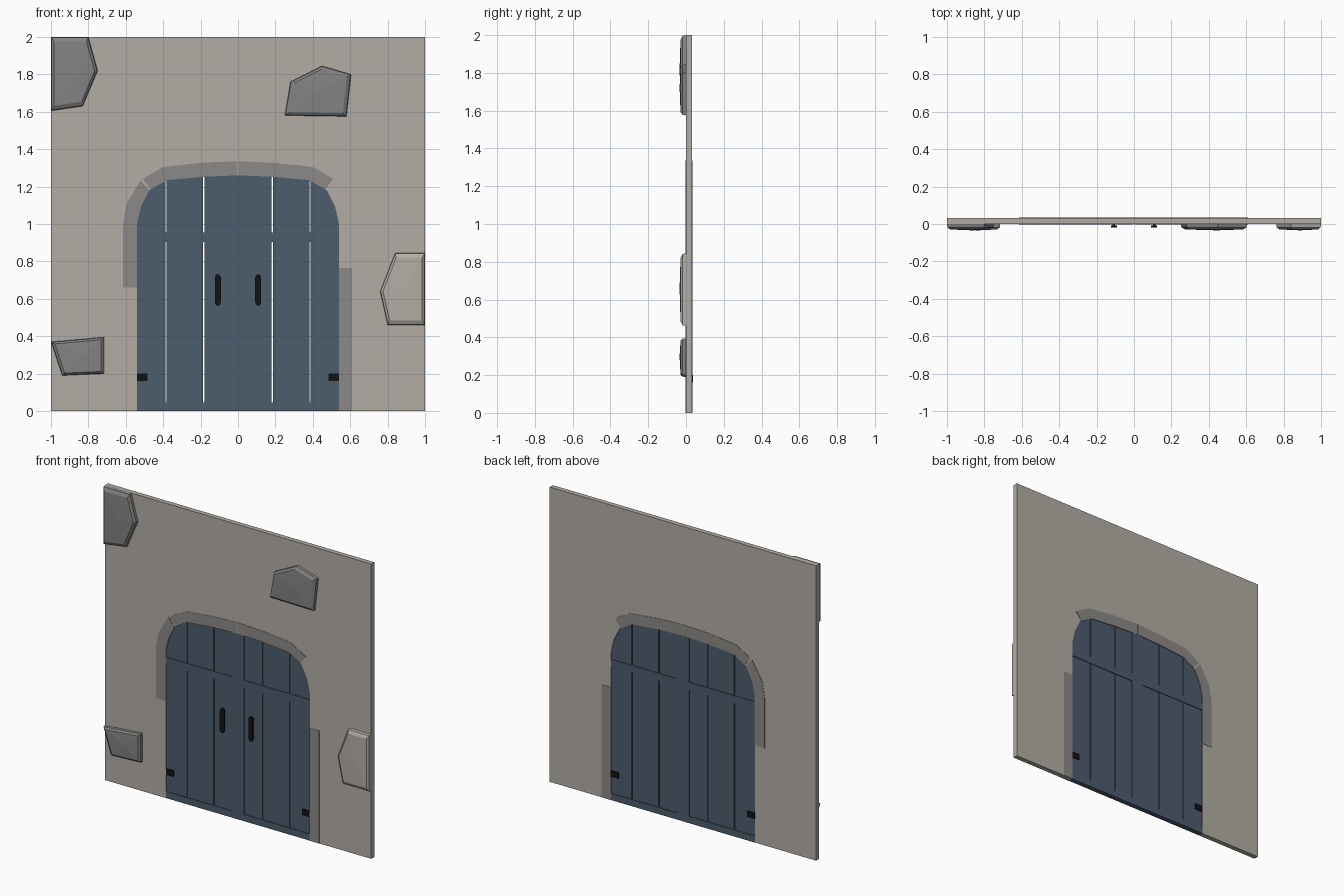
import bpy, bmesh
from mathutils import Vector

if "Cube" in bpy.data.objects:
    bpy.data.objects.remove(bpy.data.objects["Cube"])


def material(name, r, g, b):
    m = bpy.data.materials.new(name)
    m.diffuse_color = (r, g, b, 1)
    m.use_nodes = True
    m.node_tree.nodes["Principled BSDF"].inputs["Base Color"].default_value = m.diffuse_color
    return m


PLASTER = material("plaster", 0.45, 0.42, 0.375)
TRIM = material("trim_grey", 0.26, 0.255, 0.25)
STONE = material("stone_grey", 0.23, 0.23, 0.23)
WOOD = material("blue_wood", 0.073, 0.107, 0.155)
IRON = material("black_iron", 0.006, 0.006, 0.006)


def loft(name, rings, mat):
    """Flat-faced closed solid through rings of equal length; a 1-point ring is a tip."""
    bm = bmesh.new()
    rs = [[bm.verts.new(p) for p in r] for r in rings]
    bm.faces.new(rs[0])
    for a, b in zip(rs, rs[1:]):
        n = len(a)
        for i in range(n):
            j = (i + 1) % n
            bm.faces.new((a[i], a[j], b[0]) if len(b) == 1 else (a[i], a[j], b[j], b[i]))
    if len(rs[-1]) > 2:
        bm.faces.new(rs[-1])
    bmesh.ops.recalc_face_normals(bm, faces=bm.faces)
    me = bpy.data.meshes.new(name)
    bm.to_mesh(me)
    bm.free()
    me.materials.append(mat)
    ob = bpy.data.objects.new(name, me)
    bpy.context.collection.objects.link(ob)
    return ob


def prism(name, pts, y0, y1, mat):
    return loft(name, [[(x, y, z) for x, z in pts] for y in (y0, y1)], mat)


def rect(x0, x1, z0, z1):
    return [(x0, z0), (x1, z0), (x1, z1), (x0, z1)]


# Arch of the doorway, and the outer edge of its trim
half = [(0.54, 1.0), (0.52, 1.09), (0.475, 1.18), (0.38, 1.235), (0.18, 1.253)]
outer_half = [(0.615, 1.0), (0.595, 1.11), (0.52, 1.235), (0.40, 1.305), (0.19, 1.328)]
arch = [(-x, z) for x, z in half] + [(0, 1.26)] + half[::-1]

# Wall with the doorway left open
prism("wall", [(-1, 0), (-0.54, 0)] + arch + [(0.54, 0), (1, 0), (1, 2), (-1, 2)],
      0, 0.033, PLASTER)

# Stone trim around the doorway, with narrow joints
left_in, left_out = arch[:5], [(-x, z) for x, z in outer_half]
prism("trim_left_arch",
      [(-0.54, 0.66)] + left_in[:3] + left_out[:3][::-1] + [(-0.615, 0.66)],
      -0.002, 0.035, TRIM)
top_in = [(-0.465, 1.186), (-0.38, 1.235), (-0.18, 1.253), (-0.002, 1.26)]
top_out = [(-0.51, 1.241), (-0.40, 1.305), (-0.19, 1.328), (-0.002, 1.335)]
for side, s in (("left", 1), ("right", -1)):
    prism("trim_top_" + side, [(x * s, z) for x, z in top_in + top_out[::-1]],
          -0.002, 0.035, TRIM)
prism("trim_right_post", rect(0.54, 0.61, 0, 0.765), -0.002, 0.035, TRIM)


# Door planks, cut to the arch
def top(x):
    for (xa, za), (xb, zb) in zip(arch, arch[1:]):
        if xa <= x <= xb:
            return za + (zb - za) * (x - xa) / (xb - xa)
    return 1.0


def plank(name, x0, x1, y0, y1):
    pts = [(x0, 0), (x0, top(x0))] + [p for p in arch if x0 < p[0] < x1]
    prism(name, pts + [(x1, top(x1)), (x1, 0)], y0, y1, WOOD)


edges = [-0.54, -0.385, -0.183, 0.183, 0.385, 0.54]
for i, (a, b) in enumerate(zip(edges, edges[1:])):
    plank("door_plank_%d" % (i + 1),
          a + (0.003 if i else 0), b - (0.003 if i < 4 else 0), 0.005, 0.029)

# Raised centre stile and cross rails
plank("door_centre_stile", -0.045, 0.045, 0, 0.034)
for side, x0, x1 in (("left", -0.54, -0.045), ("right", 0.045, 0.54)):
    prism("bottom_rail_" + side, rect(x0, x1, 0, 0.045), 0, 0.034, WOOD)
    prism("middle_rail_" + side, rect(x0, x1, 0.905, 0.955), 0, 0.034, WOOD)

# Iron hinges (through the door) and handles
for side, s in (("left", -1), ("right", 1)):
    prism("hinge_" + side, rect(s * 0.483, s * 0.54, 0.16, 0.2), -0.003, 0.036, IRON)
    c = s * 0.108
    grip = [(c - 0.008, 0.565), (c + 0.008, 0.565), (c + 0.016, 0.58), (c + 0.016, 0.715),
            (c + 0.008, 0.73), (c - 0.008, 0.73), (c - 0.016, 0.715), (c - 0.016, 0.58)]
    prism("handle_grip_" + side, grip, -0.02, -0.009, IRON)
    for part, z in (("lower", 0.59), ("upper", 0.705)):
        prism("handle_post_%s_%s" % (part, side), rect(c - 0.007, c + 0.007, z - 0.012, z + 0.012),
              -0.01, 0.006, IRON)

# Faceted stones set in the plaster: steep rim, chamfer, shallow off-centre peak
stones = [
    ("stone_upper_left", [(-1, 2), (-0.8, 2), (-0.75, 1.82), (-0.83, 1.63), (-1, 1.605)], STONE),
    ("stone_upper_right", [(0.25, 1.58), (0.28, 1.76), (0.45, 1.845), (0.605, 1.8), (0.58, 1.575)], STONE),
    ("stone_lower_right", [(1, 0.845), (0.84, 0.845), (0.76, 0.64), (0.8, 0.46), (1, 0.46)], PLASTER),
    ("stone_lower_left", [(-1, 0.37), (-0.715, 0.395), (-0.715, 0.2), (-0.94, 0.19)], STONE),
]
for name, pts, mat in stones:
    c = sum((Vector(p) for p in pts), Vector((0, 0))) / len(pts)

    def ring(k, y):
        return [(c.x + (x - c.x) * k, y, c.y + (z - c.y) * k) for x, z in pts]

    loft(name, [ring(1, 0.002), ring(0.98, -0.018), ring(0.87, -0.029),
                [(c.x + 0.01, -0.034, c.y + 0.01)]], mat)
